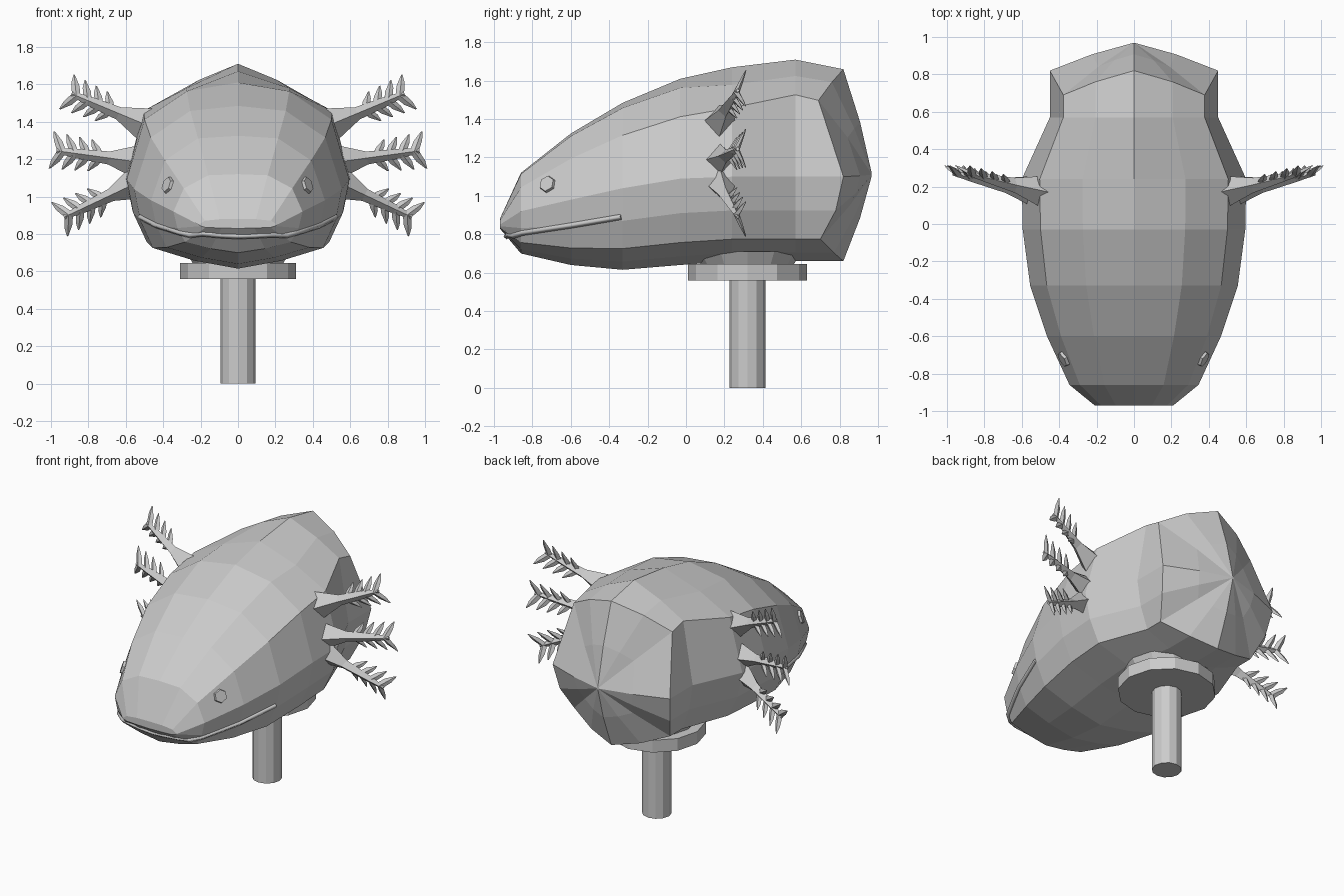
import bpy, bmesh, math
from mathutils import Vector
from mathutils.bvhtree import BVHTree

if "Cube" in bpy.data.objects:
    bpy.data.objects.remove(bpy.data.objects["Cube"])


def make_object(name, bm):
    bmesh.ops.recalc_face_normals(bm, faces=bm.faces)
    mesh = bpy.data.meshes.new(name)
    bm.to_mesh(mesh)
    bm.free()
    obj = bpy.data.objects.new(name, mesh)
    bpy.context.collection.objects.link(obj)
    return obj


def loft(bm, rings):
    """Skin closed rings of equal length and cap both ends."""
    rows = [[bm.verts.new(p) for p in ring] for ring in rings]
    for a, b in zip(rows, rows[1:]):
        for i in range(len(a)):
            j = (i + 1) % len(a)
            bm.faces.new((a[i], a[j], b[j], b[i]))
    bm.faces.new(rows[0])
    bm.faces.new(rows[-1])


def cylinder(name, r1, r2, z0, z1, y, sides=12):
    bm = bmesh.new()
    bmesh.ops.create_cone(bm, cap_ends=True, segments=sides, radius1=r1,
                          radius2=r2, depth=z1 - z0)
    bmesh.ops.translate(bm, verts=bm.verts, vec=(0, y, (z0 + z1) / 2))
    return make_object(name, bm)


# Head: y, half width, top z, widest z, bottom z, inner and outer shoulder height
stations = [
    (-.97, .21, .88, .85, .83, .98, .7),
    (-.86, .345, 1.12, .92, .70, .97, .62),
    (-.60, .465, 1.325, .98, .64, .96, .62),
    (-.33, .555, 1.485, 1.04, .615, .94, .62),
    (-.03, .595, 1.61, 1.09, .64, .91, .62),
    (.24, .60, 1.67, 1.10, .66, .84, .63),
    (.57, .45, 1.71, 1.10, .66, .86, .70),
    (.82, .45, 1.66, 1.10, .66, .88, .71),
]


def head_ring(y, w, top, mid, bot, v1, v2, dy=(0,) * 8):
    half = [(0, 1), (.46, v1), (.84, v2), (1, 0),
            (.94, -.4), (.82, -.74), (.42, -.9), (0, -1)]
    pts = [Vector((u * w, y + d, mid + v * ((top - mid) if v > 0 else (mid - bot))))
           for (u, v), d in zip(half, dy)]
    return pts + [Vector((-p.x, p.y, p.z)) for p in pts[-2:0:-1]]


rings = [head_ring(*s) for s in stations[:-1]]
rear = head_ring(*stations[-1], dy=(0, -.06, -.13, 0, -.04, -.12, -.05, 0))
rings.append(rear)
# domed back of the head
tip = Vector((0, .97, 1.11))
rings.append([tip.lerp(p, .5) + Vector((0, .012, 0)) for p in rear])
rings.append([tip.lerp(p, .02) for p in rear])
bm = bmesh.new()
loft(bm, rings)
bmesh.ops.recalc_face_normals(bm, faces=bm.faces)
tree = BVHTree.FromBMesh(bm)
make_object("head", bm)

# Eyes: hexagonal discs lying on the cheeks
for side, label in ((1, "right"), (-1, "left")):
    hit, normal, _, _ = tree.ray_cast(Vector((side, -.72, 1.06)), Vector((-side, 0, 0)))
    bm = bmesh.new()
    bmesh.ops.create_cone(bm, cap_ends=True, segments=6, radius1=.05,
                          radius2=.042, depth=.03)
    eye = make_object("eye_" + label, bm)
    eye.location = hit
    eye.rotation_euler = normal.to_track_quat('Z', 'Y').to_euler()

# Lip: thin tube following the mouth line
half = [Vector(p) for p in ((0, -.94, .785), (.19, -.94, .785), (.33, -.86, .80),
                            (.45, -.6, .845), (.53, -.34, .89))]
fine = []
for a, b in zip(half, half[1:]):
    fine += [a, a.lerp(b, .5)]
fine.append(half[-1])
path = [Vector((-p.x, p.y, p.z)) for p in fine[:0:-1]] + fine
curve = bpy.data.curves.new("lip", 'CURVE')
curve.dimensions = '3D'
curve.bevel_depth = .016
curve.bevel_resolution = 0
curve.use_fill_caps = True
spline = curve.splines.new('POLY')
spline.points.add(len(path) - 1)
for pt, p in zip(spline.points, path):
    pt.co = (*tree.find_nearest(p)[0], 1)
bpy.context.collection.objects.link(bpy.data.objects.new("lip", curve))


# Gills: tapering stalk with pairs of pointed filaments
def gill(name, root, end, side):
    root, end = Vector(root), Vector(end)
    axis = end - root
    d = axis.normalized()
    n = Vector((-d.z, 0, d.x)).normalized()
    back = Vector((0, 1, 0))

    def diamond(c, rn, ry):
        return [c + n * rn, c + back * ry, c - n * rn, c - back * ry]

    bm = bmesh.new()
    loft(bm, [diamond(root - d * .06, .10, .09), diamond(root + axis * .3, .035, .04),
              diamond(root + axis * .75, .025, .022), diamond(end, .012, .01)])
    for i in range(4):
        c = root + axis * (.42 + .17 * i)
        for s in (1, -1):
            point = c + n * s * (.085 + .005 * i) + d * .055 + back * .035
            mid = c.lerp(point, .55)
            loft(bm, [[c - d * .026, c + back * .016, c + d * .026, c - back * .016],
                      [mid - d * .026, mid + back * .01, mid + d * .022, mid - back * .01],
                      [point - d * .004, point + back * .003, point + d * .004,
                       point - back * .003]])
    for v in bm.verts:
        v.co.x *= side
    make_object(name, bm)


layout = {"upper": ((.53, .18, 1.40), (.89, .27, 1.55)),
          "middle": ((.57, .18, 1.19), (.97, .27, 1.245)),
          "lower": ((.57, .18, 1.06), (.93, .27, .89))}
for level, (root, end) in layout.items():
    for side, label in ((1, "right"), (-1, "left")):
        gill(f"gill_{level}_{label}", root, end, side)

# Stand
cylinder("neck", .24, .28, .64, .71, .32)
cylinder("stand_plate", .31, .31, .56, .645, .32)
cylinder("stand_post", .094, .094, 0, .57, .32)
